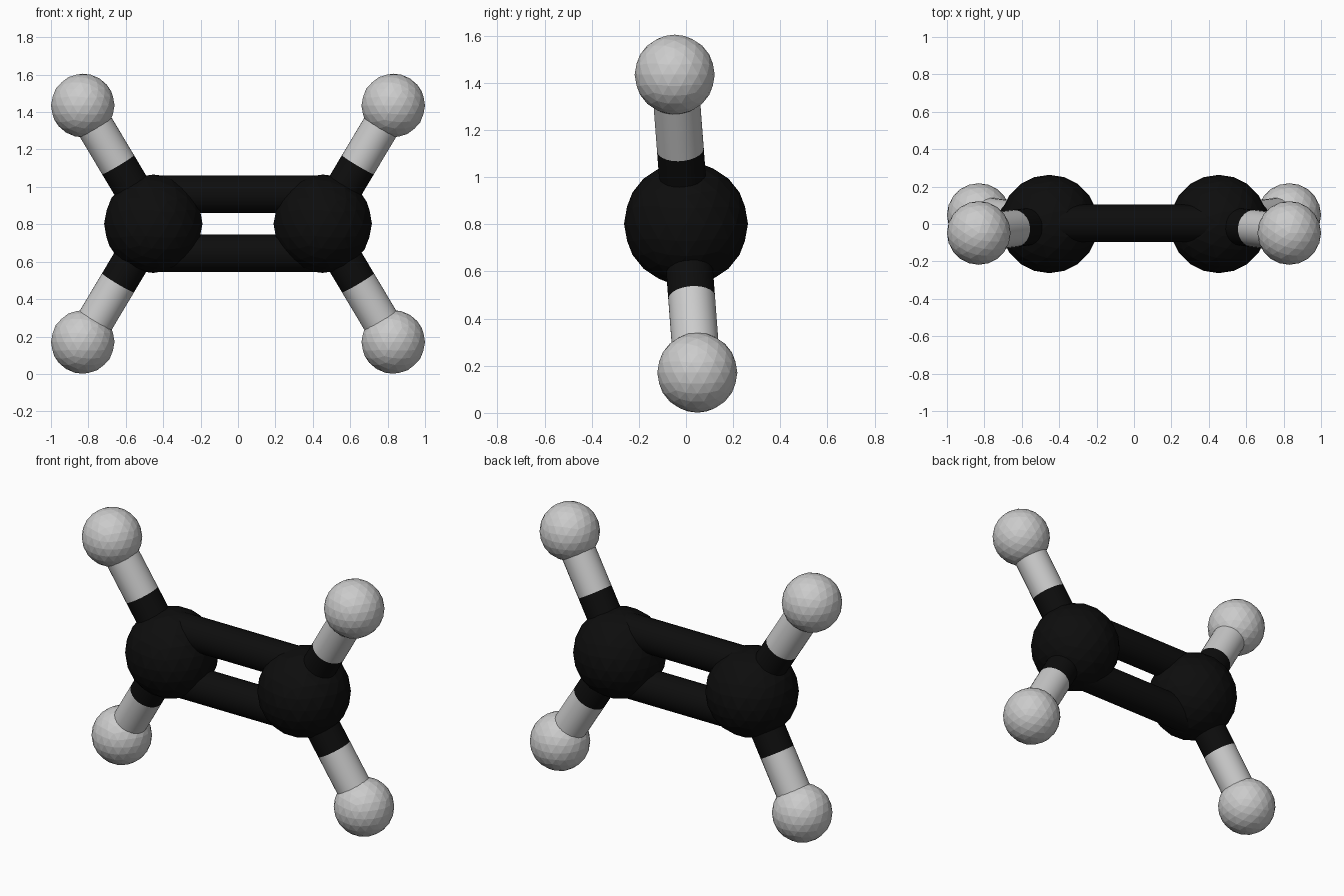
import bpy
from mathutils import Vector

if "Cube" in bpy.data.objects:
    bpy.data.objects.remove(bpy.data.objects["Cube"])

ZC = 0.803
CARBON_R, HYDROGEN_R, BOND_R = 0.263, 0.17, 0.1

black = bpy.data.materials.new("carbon_black")
black.diffuse_color = (0.004, 0.004, 0.004, 1)
black.use_nodes = True
black.node_tree.nodes["Principled BSDF"].inputs["Base Color"].default_value = black.diffuse_color


def finish(name, mat):
    ob = bpy.context.object
    ob.name = name
    if mat:
        ob.data.materials.append(mat)
    return ob


def atom(name, pos, radius, mat=None):
    bpy.ops.mesh.primitive_ico_sphere_add(subdivisions=3, radius=radius, location=pos)
    finish(name, mat)


def bond(name, a, b, mat=None):
    d = b - a
    bpy.ops.mesh.primitive_cylinder_add(
        vertices=24, radius=BOND_R, depth=d.length, end_fill_type='NOTHING',
        location=(a + b) / 2, rotation=d.to_track_quat('Z', 'Y').to_euler())
    finish(name, mat)
    bpy.ops.object.shade_smooth_by_angle()


for sx, side in ((-1, "left"), (1, "right")):
    # carbon atom at each end of the double bond
    carbon = Vector((sx * 0.453, 0, ZC))
    atom(f"carbon_{side}", carbon, CARBON_R, black)

    # two hydrogens per carbon, each on a two-tone bond
    for sz, level in ((1, "upper"), (-1, "lower")):
        hydrogen = Vector((sx * 0.83, -sz * 0.048, ZC + sz * 0.632))
        mid = (carbon + hydrogen) / 2
        atom(f"hydrogen_{side}_{level}", hydrogen, HYDROGEN_R)
        bond(f"bond_carbon_half_{side}_{level}", carbon, mid, black)
        bond(f"bond_hydrogen_half_{side}_{level}", mid, hydrogen)

# double bond between the carbons
for sz, level in ((1, "upper"), (-1, "lower")):
    z = ZC + sz * 0.157
    bond(f"double_bond_{level}", Vector((-0.453, 0.003, z)), Vector((0.453, 0.003, z)), black)
